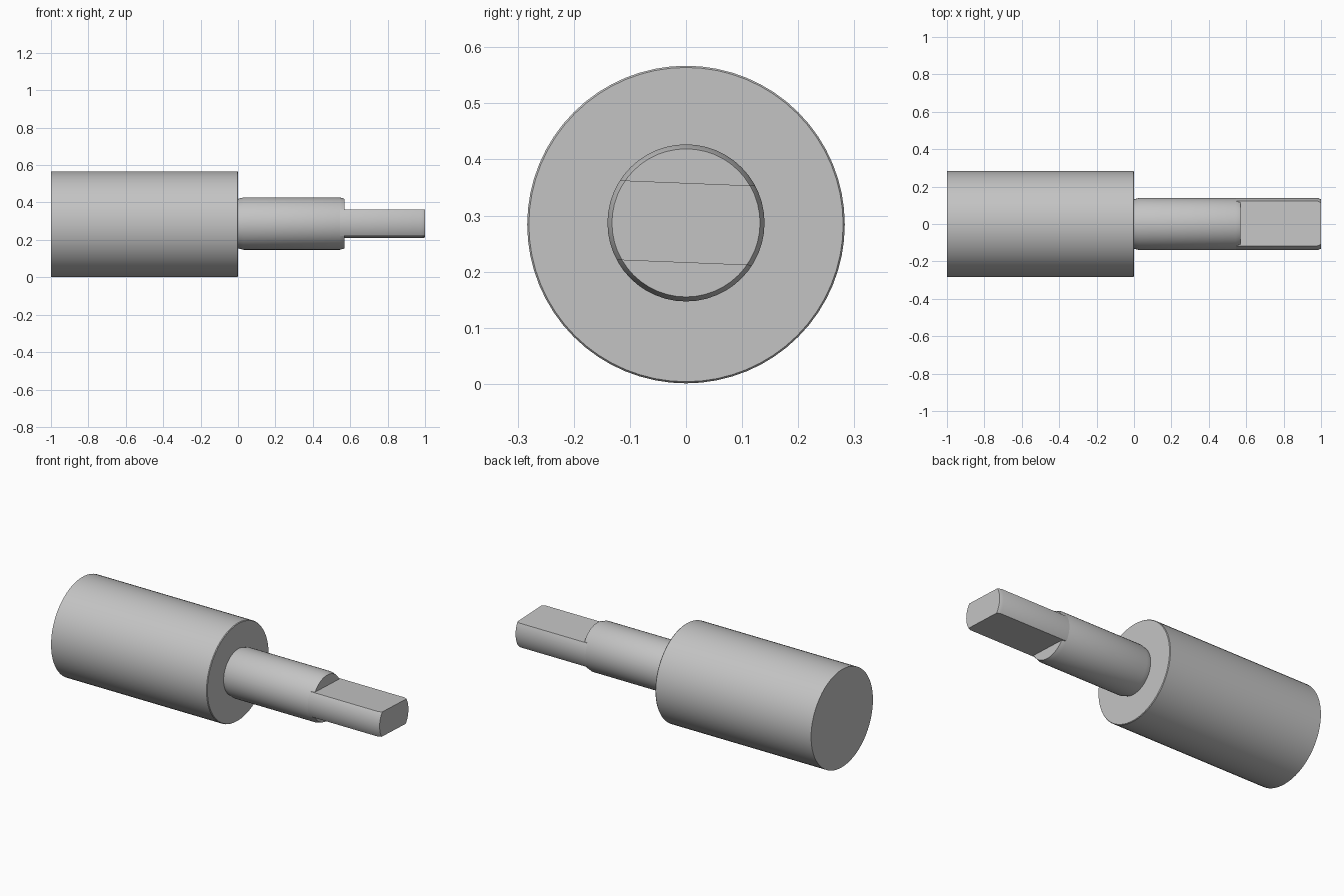
import bpy, bmesh, math
from mathutils import Vector

if "Cube" in bpy.data.objects:
    bpy.data.objects.remove(bpy.data.objects["Cube"])

AXIS_Z = 0.285
steel = bpy.data.materials.new("grey steel")
steel.diffuse_color = (0.55, 0.55, 0.55, 1)
steel.use_nodes = True
steel.node_tree.nodes["Principled BSDF"].inputs["Base Color"].default_value = steel.diffuse_color


def turned(name, profile, z, segments, flats=None, open_start=False):
    """Closed solid turned about the x axis from (x, radius) points."""
    bm = bmesh.new()
    rings = []
    for x, r in profile:
        rings.append([bm.verts.new((x, r * math.cos(a), z + r * math.sin(a)))
                      for a in (2 * math.pi * i / segments for i in range(segments))])
    for a, b in zip(rings, rings[1:]):
        for i in range(segments):
            j = (i + 1) % segments
            bm.faces.new((a[i], a[j], b[j], b[i]))
    start = bm.faces.new(rings[0])
    bm.faces.new(rings[-1])
    if open_start:
        bm.faces.remove(start)
    # parallel flats: (half thickness, tilt about the x axis)
    if flats:
        half, tilt = flats
        n = Vector((0, -math.sin(tilt), math.cos(tilt)))
        for s in (1, -1):
            cut = bmesh.ops.bisect_plane(
                bm, geom=bm.verts[:] + bm.edges[:] + bm.faces[:],
                plane_co=Vector((0, 0, z)) + n * half * s, plane_no=n * s, clear_outer=True)
            verts = [g for g in cut["geom_cut"] if isinstance(g, bmesh.types.BMVert)]
            # order the cut outline round its centre and cap it
            across = Vector((0, math.cos(tilt), math.sin(tilt)))
            mid = sum((v.co for v in verts), Vector()) / len(verts)
            verts.sort(key=lambda v: math.atan2((v.co - mid).dot(across), v.co.x - mid.x))
            bm.faces.new(verts)
    bmesh.ops.recalc_face_normals(bm, faces=bm.faces[:])
    mesh = bpy.data.meshes.new(name)
    bm.to_mesh(mesh)
    bm.free()
    mesh.materials.append(steel)
    ob = bpy.data.objects.new(name, mesh)
    bpy.context.collection.objects.link(ob)
    bpy.ops.object.select_all(action='DESELECT')
    ob.select_set(True)
    bpy.context.view_layer.objects.active = ob
    bpy.ops.object.shade_smooth_by_angle(angle=math.radians(25))
    return ob


# Large cylindrical body
turned("body", [(-1, 0.283), (-0.004, 0.283), (0, 0.28)], AXIS_Z - 0.001, 64)

# Narrow shaft, chamfered at both ends
R = 0.14
turned("shaft", [(0, 0.132), (0.03, R), (0.545, R), (0.57, 0.132)], AXIS_Z + 0.002, 48)

# Drive tang with two slightly tilted flats
turned("drive_tang", [(0.545, R), (0.98, R), (1, 0.132)], AXIS_Z + 0.002, 48,
       flats=(0.071, math.radians(-2.3)), open_start=True)
